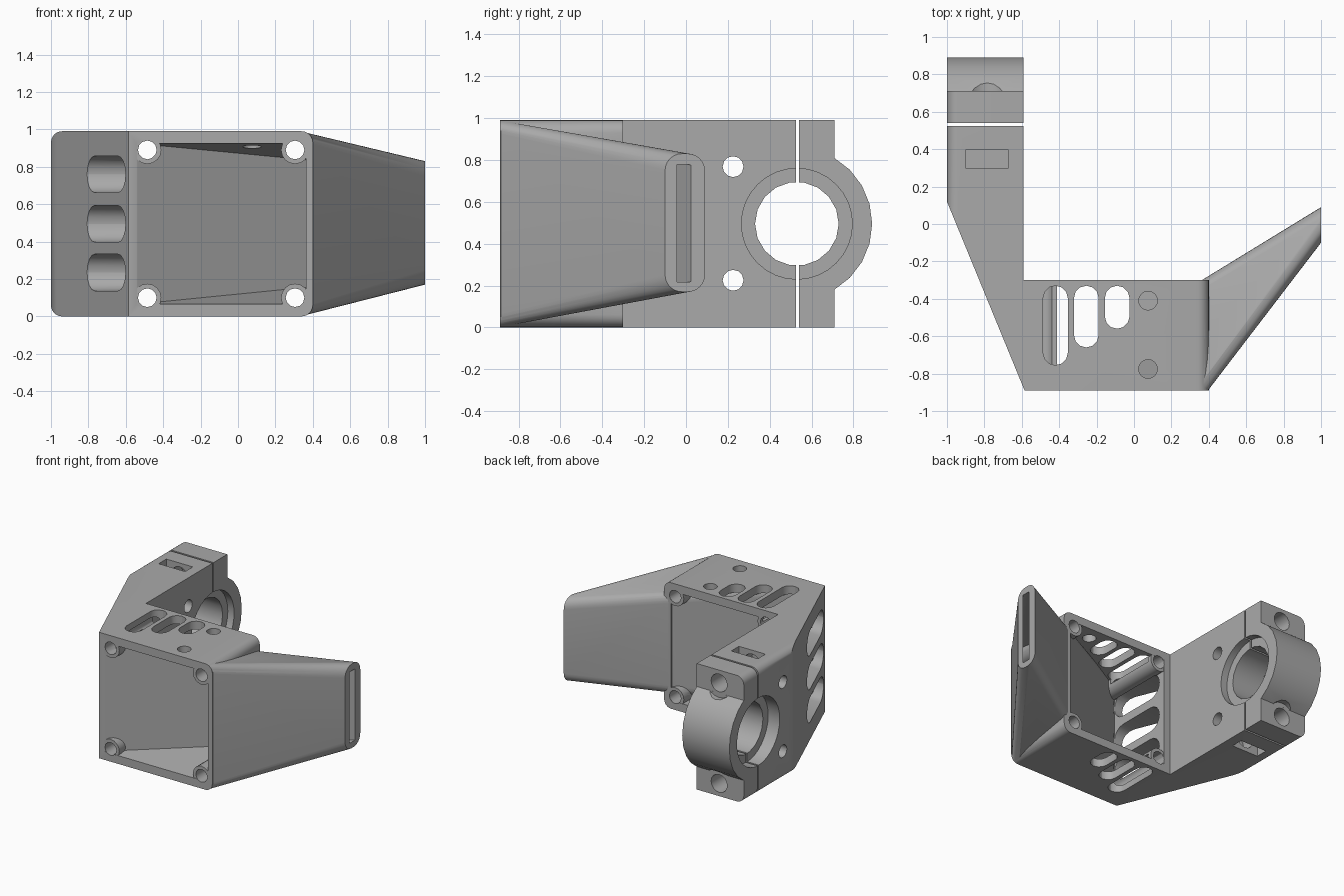
import bpy, bmesh, math
from mathutils import Vector, Matrix

if "Cube" in bpy.data.objects:
    bpy.data.objects.remove(bpy.data.objects["Cube"])

grey = bpy.data.materials.new("plain grey")
grey.diffuse_color = (0.4, 0.4, 0.4, 1)
grey.use_nodes = True
grey.node_tree.nodes["Principled BSDF"].inputs["Base Color"].default_value = grey.diffuse_color
H = 0.99   # height of the bracket


def make(name, bm):
    bmesh.ops.recalc_face_normals(bm, faces=bm.faces[:])
    me = bpy.data.meshes.new(name)
    bm.to_mesh(me)
    bm.free()
    ob = bpy.data.objects.new(name, me)
    bpy.context.collection.objects.link(ob)
    me.materials.append(grey)
    return ob


def prism(name, pts, offset):
    """Extrude a flat loop of 3D points by an offset."""
    bm = bmesh.new()
    face = bm.faces.new([bm.verts.new(p) for p in pts])
    ext = bmesh.ops.extrude_face_region(bm, geom=[face], use_keep_orig=True)
    moved = [g for g in ext["geom"] if isinstance(g, bmesh.types.BMVert)]
    bmesh.ops.translate(bm, verts=moved, vec=offset)
    return make(name, bm)


def box(name, x, y, z):
    return prism(name, [(x[0], y[0], z[0]), (x[1], y[0], z[0]), (x[1], y[1], z[0]), (x[0], y[1], z[0])],
                 (0, 0, z[1] - z[0]))


def rounded(a, b, r, n=6):
    """Rounded rectangle outline over the ranges a and b."""
    out = []
    for i, (u, v) in enumerate([(a[1] - r, b[1] - r), (a[0] + r, b[1] - r),
                                (a[0] + r, b[0] + r), (a[1] - r, b[0] + r)]):
        for k in range(n + 1):
            t = math.pi / 2 * (i + k / n)
            p = (u + r * math.cos(t), v + r * math.sin(t))
            if not out or math.dist(p, out[-1]) > 1e-4:
                out.append(p)
    if math.dist(out[0], out[-1]) < 1e-4:
        out.pop()
    return out


def rod(name, axis, c, r, lo, hi, n=16):
    """Cylinder along an axis; c holds the two other coordinates."""
    i = "xyz".index(axis)
    pts = []
    for k in range(n):
        t = 2 * math.pi * k / n
        p = [c[0] + r * math.cos(t), c[1] + r * math.sin(t)]
        p.insert(i, lo)
        pts.append(p)
    off = [0, 0, 0]
    off[i] = hi - lo
    return prism(name, pts, off)


def hull(name, pts):
    bm = bmesh.new()
    for p in pts:
        bm.verts.new(p)
    res = bmesh.ops.convex_hull(bm, input=bm.verts[:])
    loose = {g for g in res["geom_interior"] + res["geom_unused"] if isinstance(g, bmesh.types.BMVert)}
    bmesh.ops.delete(bm, geom=list(loose), context="VERTS")
    bmesh.ops.dissolve_limit(bm, angle_limit=0.002, verts=bm.verts[:], edges=bm.edges[:])
    return make(name, bm)


def combine(target, other, op):
    mod = target.modifiers.new("join", "BOOLEAN")
    mod.operation, mod.solver, mod.object = op, "EXACT", other
    bpy.context.view_layer.objects.active = target
    bpy.ops.object.modifier_apply(modifier=mod.name)
    bpy.data.objects.remove(other)


def cut(ob):
    combine(body, ob, "DIFFERENCE")


def add(ob):
    combine(body, ob, "UNION")


# Fan box and clamp arm: rounded block trimmed to the plan outline
body = prism("fan_bracket", [(x, -0.89, z) for x, z in rounded((-1, 0.4), (0, H), 0.06)], (0, 1.6, 0))
plan = [(-1.1, 0.8), (-0.59, 0.8), (-0.59, -0.3), (0.5, -0.3), (0.5, -1), (-0.54, -1), (-1, 0.12), (-1.1, 0.365)]
combine(body, prism("plan", [(x, y, -0.1) for x, y in plan], (0, 0, 1.3)), "INTERSECT")

# Rear fan chamber
cut(box("chamber", (-0.53, 0.34), (-0.86, -0.2), (0.065, 0.925)))

# Tapering air duct from the front opening to the outlet
front = [(x, y, z) for x, z in rounded((-0.585, 0.397), (0.003, H - 0.003), 0.06) for y in (-0.888, -0.88)]
add(hull("duct", front + [(1, y, z) for y, z in rounded((-0.1, 0.09), (0.17, 0.83), 0.08)]))
inlet = [(x, y, z) for x in (-0.545, 0.34) for z in (0.065, 0.925) for y in (-0.92, -0.89)]
cut(hull("duct_cavity", inlet + [(1.01, y, z) for y in (-0.03, 0.03) for z in (0.22, 0.775)]))

# Fan screw posts and their holes
corners = [(x, z) for x in (-0.485, 0.305) for z in (0.1, 0.89)]
for c in corners:
    add(rod("post", "y", c, 0.075, -0.888, -0.302))
for c in corners:
    cut(rod("post_hole", "y", c, 0.05, -1, -0.2, 12))

# Air slots through floor and roof, and through the sloped side
for x, y0 in ((-0.42, -0.755), (-0.255, -0.66), (-0.09, -0.56)):
    outline = rounded((x - 0.066, x + 0.066), (y0, -0.33), 0.0659, 3)
    for z in (-0.1, 0.88):
        cut(prism("slot", [(a, b, z) for a, b in outline], (0, 0, 0.22)))
for z in (0.235, 0.495, 0.76):
    outline = rounded((-0.85, -0.35), (z - 0.098, z + 0.098), 0.0979, 4)
    cut(prism("side_slot", [(-1.1, a, b) for a, b in outline], (0.59, 0, 0)))

# Roof holes
for y in (-0.41, -0.775):
    cut(rod("roof_hole", "z", (0.075, y), 0.05, 0.86, 1.1))

# Clamp ring, stepped bore and split
add(rod("ring", "x", (0.525, 0.495), 0.365, -0.9995, -0.5905, 24))
cut(rod("bore", "x", (0.53, 0.495), 0.2, -1.1, -0.5, 18))
cut(rod("outer_step", "x", (0.53, 0.495), 0.265, -1.1, -0.9, 32))
cut(rod("inner_step", "x", (0.53, 0.495), 0.265, -0.645, -0.5, 32))
cut(box("split", (-1.1, -0.5), (0.525, 0.54), (-0.1, 1.1)))

# Clamp screws: hole, head clearance, nut pocket, side hole
for z, pocket in ((0.1, (-0.1, 0.19)), (0.89, (0.8, 1.1))):
    cut(rod("clamp_hole", "y", (-0.785, z), 0.07, 0.2, 0.9))
    cut(rod("head_clearance", "y", (-0.785, z), 0.115, 0.7101, 1, 20))
    cut(box("nut_pocket", (-0.9, -0.67), (0.3, 0.395), pocket))
for z in (0.225, 0.768):
    cut(rod("side_hole", "x", (0.225, z), 0.05, -1.1, -0.5, 12))

# Smooth the curved walls, keep the edges sharp
body.select_set(True)
bpy.context.view_layer.objects.active = body
bpy.ops.object.shade_smooth_by_angle(angle=math.radians(31))
